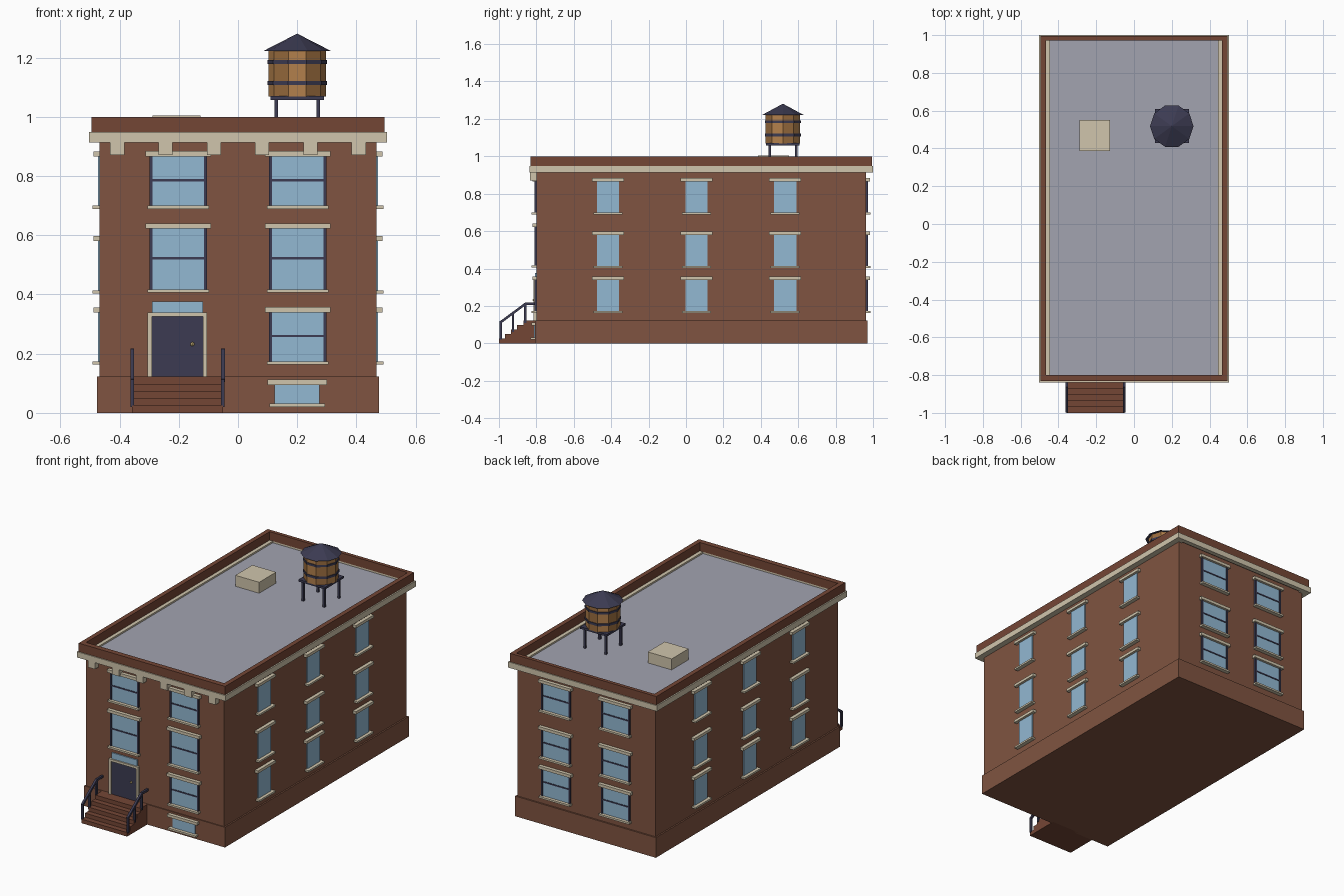
import bpy, bmesh, math
from mathutils import Vector, Matrix

if "Cube" in bpy.data.objects:
    bpy.data.objects.remove(bpy.data.objects["Cube"])


def mat(name, r, g, b):
    lin = lambda c: ((c / 255 + 0.055) / 1.055) ** 2.4 if c > 10 else c / 3294
    m = bpy.data.materials.new(name)
    m.diffuse_color = (lin(r), lin(g), lin(b), 1)
    m.use_nodes = True
    m.node_tree.nodes["Principled BSDF"].inputs["Base Color"].default_value = m.diffuse_color
    return m


BRICK = mat("brick", 128, 84, 65)
TRIM = mat("red_brick", 116, 70, 53)
CREAM = mat("cream_stone", 208, 197, 172)
GLASS = mat("blue_glass", 146, 184, 210)
NAVY = mat("dark_navy", 60, 59, 82)
ROOF = mat("grey_roof", 162, 163, 176)
WOOD = mat("light_wood", 178, 128, 76)
WOOD2 = mat("brown_wood", 154, 108, 62)
BRASS = mat("brass", 214, 190, 130)


def finish(name, bm, *mats):
    bmesh.ops.recalc_face_normals(bm, faces=bm.faces)
    me = bpy.data.meshes.new(name)
    bm.to_mesh(me)
    bm.free()
    for m in mats:
        me.materials.append(m)
    ob = bpy.data.objects.new(name, me)
    bpy.context.collection.objects.link(ob)
    return ob


def boxes(name, m, spans):
    """One object from boxes given as (x0, x1, y0, y1, z0, z1)."""
    bm = bmesh.new()
    for x0, x1, y0, y1, z0, z1 in spans:
        M = Matrix.Translation(((x0 + x1) / 2, (y0 + y1) / 2, (z0 + z1) / 2)) @ \
            Matrix.Diagonal((abs(x1 - x0), abs(y1 - y0), abs(z1 - z0), 1))
        bmesh.ops.create_cube(bm, size=1, matrix=M)
    return finish(name, bm, m)


W, F, B = 0.467, -0.80, 0.962      # half width, front and back walls

# Main walls, base and roof
boxes("walls", BRICK, [(-W, W, F, B, 0.1, 0.93)])
boxes("base", BRICK, [(-0.476, 0.476, -0.806, 0.971, 0, 0.123)])
boxes("roof", ROOF, [(-0.46, 0.46, F, 0.975, 0.92, 0.938)])


def ring(x0, x1, y0, y1, ix, iy0, iy1, z0, z1):
    return [(x0, -ix, y0, y1, z0, z1), (ix, x1, y0, y1, z0, z1),
            (-ix, ix, y0, iy0, z0, z1), (-ix, ix, iy1, y1, z0, z1)]


# Cornice, parapet and front brackets
boxes("cornice", CREAM, ring(-0.503, 0.503, -0.838, 1.0, 0.445, -0.80, 0.972, 0.913, 0.948))
boxes("parapet", TRIM, ring(-0.495, 0.495, -0.832, 0.994, 0.467, -0.80, 0.972, 0.948, 1.0))
boxes("brackets", CREAM, [(x - 0.024, x + 0.024, -0.835, F, 0.871, 0.915)
                          for x in [0.163 * (i - 2.5) for i in range(6)]])

# Windows: boxes in wall coordinates (u along the wall, out from the wall)
parts = {"window_glass": [], "window_frames": [], "window_lintels": [], "window_sills": []}


def on_wall(side, u0, u1, out, z0, z1):
    if side == "front":
        return (u0, u1, F - out, F + 0.01, z0, z1)
    if side == "back":
        return (u0, u1, B - 0.01, B + out, z0, z1)
    s = 1 if side == "right" else -1
    a, b = sorted((s * (W - 0.01), s * (W + out)))
    return (a, b, u0, u1, z0, z1)


def window(side, u, w, z0, z1, lint_w, lint_h, sill_w, framed=True, extra=0.0):
    add = lambda k, *a: parts[k].append(on_wall(side, *a))
    add("window_glass", u - w / 2, u + w / 2, 0.006 + extra, z0, z1)
    if framed:
        for s in (-1, 1):
            c = u + s * (w / 2 + 0.004)
            add("window_frames", c - 0.005, c + 0.005, 0.011, z0, z1)
        zm = (z0 + z1) / 2 + 0.003
        add("window_frames", u - w / 2, u + w / 2, 0.009, zm - 0.004, zm + 0.004)
    add("window_lintels", u - lint_w / 2, u + lint_w / 2, 0.021 + extra, z1, z1 + lint_h)
    add("window_sills", u - sill_w / 2, u + sill_w / 2, 0.025 + extra, z0 - 0.011, z0)


front_rows = [(0.174, 0.339), (0.417, 0.622), (0.70, 0.866)]
side_rows = [(0.174, 0.339), (0.414, 0.58), (0.70, 0.866)]
for u in (-0.202, 0.202):
    for i in range(3):
        if u > 0 or i > 0:
            window("front", u, 0.176, *front_rows[i], 0.22, 0.018, 0.207)
        window("back", u, 0.176, *side_rows[i], 0.22, 0.018, 0.207)
for side in ("left", "right"):
    for u in (-0.417, 0.056, 0.53):
        for z0, z1 in side_rows:
            window(side, u, 0.12, z0, z1, 0.172, 0.017, 0.155, False)
# Basement window on the base
window("front", 0.2, 0.152, 0.031, 0.095, 0.2, 0.017, 0.187, False, 0.006)
for (k, v), m in zip(parts.items(), (GLASS, NAVY, CREAM, CREAM)):
    boxes(k, m, v)

# Door with surround, transom and knob
boxes("door_surround", CREAM, [(-0.305, -0.29, -0.815, F, 0.123, 0.339),
                               (-0.118, -0.105, -0.815, F, 0.123, 0.339),
                               (-0.29, -0.118, -0.815, F, 0.325, 0.339)])
boxes("door", NAVY, [(-0.29, -0.118, -0.808, F, 0.123, 0.325)])
boxes("transom", GLASS, [(-0.29, -0.118, -0.807, F, 0.339, 0.376)])
bm = bmesh.new()
bmesh.ops.create_uvsphere(bm, u_segments=8, v_segments=6, radius=0.007,
                          matrix=Matrix.Translation((-0.154, -0.813, 0.232)))
finish("door_knob", bm, BRASS)

# Front steps: extruded stair profile
prof = [(-0.79, 0)]
for i in range(5):
    y = -1.0 + 0.0325 * i
    prof += [(y, 0.0246 * i), (y, 0.0246 * (i + 1))]
prof.append((-0.79, 0.123))
bm = bmesh.new()
face = bm.faces.new([bm.verts.new((-0.358, y, z)) for y, z in prof])
ext = bmesh.ops.extrude_face_region(bm, geom=[face])
bmesh.ops.translate(bm, vec=(0.308, 0, 0),
                    verts=[v for v in ext["geom"] if isinstance(v, bmesh.types.BMVert)])
finish("front_steps", bm, TRIM)


def bar(bm, a, b, t):
    a, b = Vector(a), Vector(b)
    d = b - a
    M = Matrix.Translation((a + b) / 2) @ d.to_track_quat('Z', 'X').to_matrix().to_4x4() @ \
        Matrix.Diagonal((t, t, d.length, 1))
    bmesh.ops.create_cube(bm, size=1, matrix=M)


# Stair railings
for name, x in (("left_railing", -0.357), ("right_railing", -0.051)):
    bm = bmesh.new()
    for y, z0, z1 in ((-0.991, 0.02, 0.115), (-0.925, 0.06, 0.163), (-0.859, 0.11, 0.21)):
        bar(bm, (x, y, z0), (x, y, z1), 0.012)
    bar(bm, (x, -0.995, 0.11), (x, -0.857, 0.212), 0.013)
    bar(bm, (x, -0.862, 0.211), (x, -0.80, 0.211), 0.013)
    finish(name, bm, NAVY)

# Roof hatch
boxes("roof_hatch", CREAM, [(-0.288, -0.127, 0.386, 0.55, 0.93, 1.005)])

# Water tower
TX, TY, N = 0.2, 0.518, 10
boxes("tower_legs", NAVY, [(TX + a * 0.071 - 0.0065, TX + a * 0.071 + 0.0065,
                            TY + b * 0.071 - 0.0065, TY + b * 0.071 + 0.0065, 0.93, 1.06)
                           for a in (-1, 1) for b in (-1, 1)])
boxes("tower_platform", NAVY, [(TX - 0.09, TX + 0.09, TY - 0.09, TY + 0.09, 1.057, 1.07)])


def drum(name, r0, r1, z0, z1, *mats):
    bm = bmesh.new()
    bmesh.ops.create_cone(bm, cap_ends=True, segments=N, radius1=r0, radius2=r1, depth=z1 - z0,
                          matrix=Matrix.Translation((TX, TY, (z0 + z1) / 2)))
    # turn so that corners point along x
    a = min(math.atan2(v.co.y - TY, v.co.x - TX) % (2 * math.pi / N) for v in bm.verts)
    bmesh.ops.rotate(bm, verts=bm.verts, cent=(TX, TY, 0), matrix=Matrix.Rotation(-a, 3, 'Z'))
    if len(mats) > 1:   # alternate staves by direction
        for f in bm.faces:
            c = f.calc_center_median()
            if abs(f.normal.z) < 0.5:
                ang = math.atan2(c.y - TY, c.x - TX) % (2 * math.pi)
                f.material_index = (int(ang / (2 * math.pi / N)) + 1) % 2
    finish(name, bm, *mats)


drum("tower_tank", 0.097, 0.097, 1.068, 1.225, WOOD, WOOD2)
drum("tower_lower_band", 0.101, 0.101, 1.107, 1.121, NAVY)
drum("tower_upper_band", 0.101, 0.101, 1.179, 1.192, NAVY)
drum("tower_cone_roof", 0.115, 0.0, 1.222, 1.281, NAVY)
